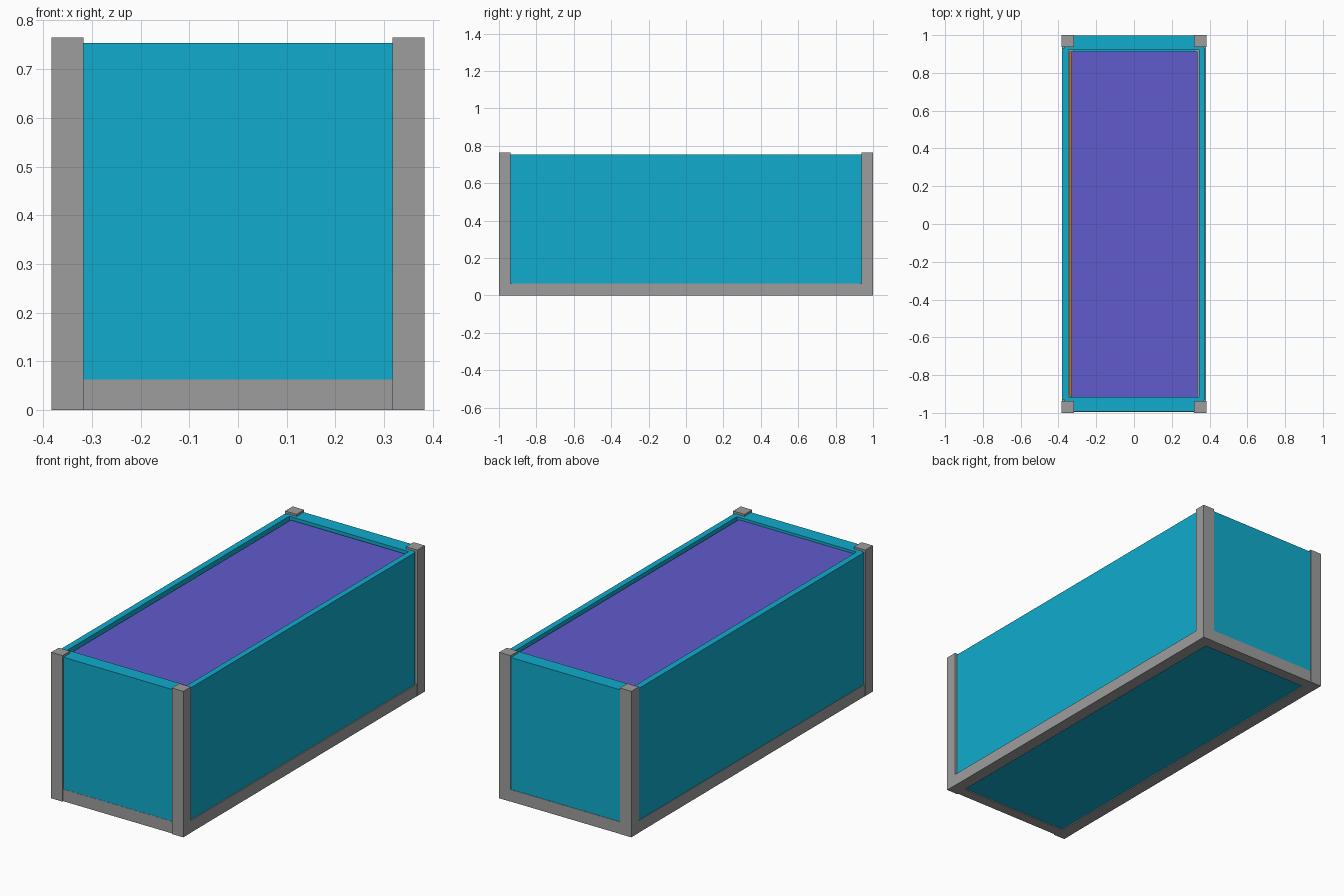
import bpy
import bmesh
from mathutils import Vector

cube = bpy.data.objects.get("Cube")
if cube:
    bpy.data.objects.remove(cube, do_unlink=True)


def material(name, rgb):
    mat = bpy.data.materials.new(name)
    mat.use_nodes = True
    colour = (*rgb, 1)
    mat.diffuse_color = colour
    mat.node_tree.nodes["Principled BSDF"].inputs["Base Color"].default_value = colour
    return mat


grey = material("frame grey", (0.34, 0.34, 0.34))
teal = material("panel teal", (0.005, 0.41, 0.61))
purple = material("fill purple", (0.118, 0.103, 0.6))
orange = material("lining orange", (0.55, 0.17, 0.02))


def box(name, low, high, mat):
    """Axis-aligned box between two opposite corners."""
    low, high = Vector(low), Vector(high)
    mesh = bpy.data.meshes.new(name)
    bm = bmesh.new()
    bmesh.ops.create_cube(bm, size=1)
    for v in bm.verts:
        v.co = (low + high) / 2 + v.co * (high - low)
    bm.to_mesh(mesh)
    bm.free()
    mesh.materials.append(mat)
    obj = bpy.data.objects.new(name, mesh)
    bpy.context.collection.objects.link(obj)
    return obj


X, Y = 0.383, 1.0          # outer half sizes
BAR_X, BAR_Y = 0.066, 0.062
POST_TOP, WALL_TOP, RAIL = 0.765, 0.754, 0.063


def span(side, inner, outer):
    return sorted((side * inner, side * outer))


# Corner posts
for sx, side in ((-1, "right"), (1, "left")):
    for sy, end in ((-1, "front"), (1, "back")):
        x0, x1 = span(sx, X - BAR_X, X)
        y0, y1 = span(sy, Y - BAR_Y, Y)
        box(f"{end}_{side}_post", (x0, y0, 0), (x1, y1, POST_TOP), grey)

# Bottom rails between the posts
for s, side, end in ((-1, "right", "front"), (1, "left", "back")):
    x0, x1 = span(s, X - BAR_X, X - 0.001)
    box(f"{side}_rail", (x0, BAR_Y - Y, 0), (x1, Y - BAR_Y, RAIL), grey)
    y0, y1 = span(s, Y - BAR_Y, Y - (0.006 if s < 0 else 0.001))
    box(f"{end}_rail", (BAR_X - X, y0, 0), (X - BAR_X, y1, RAIL), grey)

# Wall panels, slightly recessed behind the frame
FLOOR = 0.006
box("right_wall", (-0.38, -0.93, FLOOR), (-0.347, 0.93, WALL_TOP), teal)
box("left_wall", (0.345, -0.93, FLOOR), (0.376, 0.93, WALL_TOP), teal)
box("front_wall", (-0.37, -0.993, FLOOR), (0.37, -0.916, WALL_TOP), teal)
box("back_wall", (-0.37, 0.92, FLOOR), (0.37, 0.997, WALL_TOP), teal)

# Floor panel
box("floor", (-0.36, -0.95, 0.005), (0.36, 0.95, 0.05), teal)

# Contents: lining block with the fill resting on it
box("lining", (-0.342, -0.914, 0.05), (0.33, 0.912, 0.68), orange)
box("fill", (-0.332, -0.915, 0.68), (0.335, 0.912, 0.741), purple)
